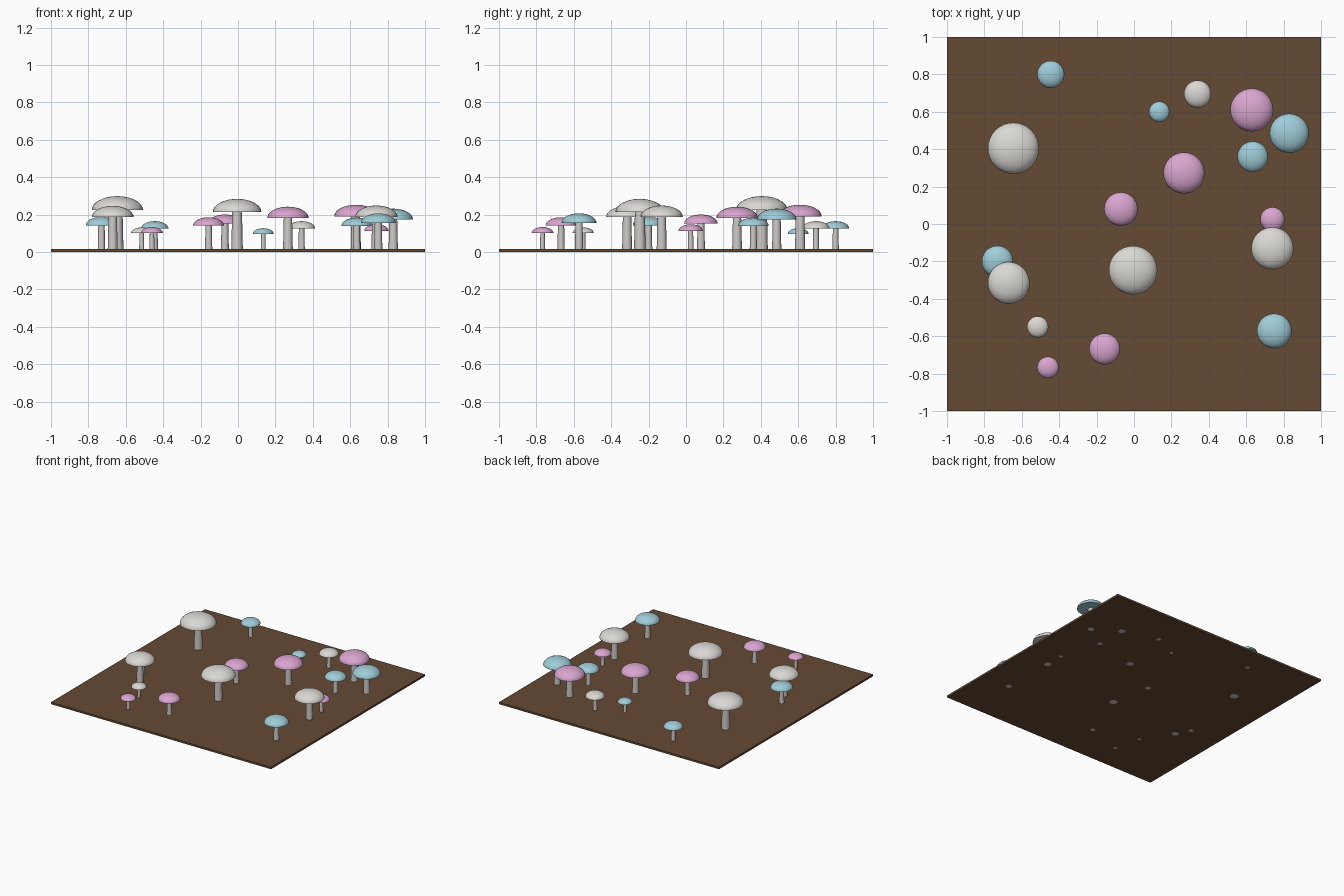
import bpy, bmesh, math

cube = bpy.data.objects.get("Cube")
if cube:
    bpy.data.objects.remove(cube, do_unlink=True)


def material(name, rgb):
    m = bpy.data.materials.new(name)
    m.use_nodes = True
    m.diffuse_color = (*rgb, 1)
    m.node_tree.nodes["Principled BSDF"].inputs["Base Color"].default_value = (*rgb, 1)
    return m


soil = material("soil_brown", (0.13, 0.07, 0.035))
stem_mat = material("stem_grey", (0.62, 0.60, 0.58))
caps = {
    "white": material("cap_white", (0.70, 0.69, 0.66)),
    "pink": material("cap_pink", (0.70, 0.38, 0.63)),
    "blue": material("cap_blue", (0.35, 0.61, 0.69)),
}

THICK = 0.016  # ground thickness


def lathe(name, profile, sides, location, mat):
    """Revolve an (r, z) profile; it starts and ends on the axis."""
    bm = bmesh.new()
    rings = []
    for r, z in profile:
        if r < 1e-6:
            rings.append([bm.verts.new((0, 0, z))])
        else:
            rings.append([bm.verts.new((r * math.cos(math.tau * i / sides),
                                        r * math.sin(math.tau * i / sides), z))
                          for i in range(sides)])
    for a, b in zip(rings, rings[1:]):
        for i in range(sides):
            j = (i + 1) % sides
            quad = [a[i % len(a)], a[j % len(a)], b[j % len(b)], b[i % len(b)]]
            bm.faces.new(list(dict.fromkeys(quad)))
    bmesh.ops.recalc_face_normals(bm, faces=bm.faces)
    mesh = bpy.data.meshes.new(name)
    bm.to_mesh(mesh)
    bm.free()
    mesh.materials.append(mat)
    ob = bpy.data.objects.new(name, mesh)
    ob.location = location
    bpy.context.collection.objects.link(ob)
    bpy.ops.object.select_all(action="DESELECT")
    ob.select_set(True)
    bpy.context.view_layer.objects.active = ob
    bpy.ops.object.shade_smooth_by_angle(angle=math.radians(40))
    return ob


def mushroom(index, x, y, r, colour):
    rim = 0.012 + 1.55 * r
    # tapered stem, flush with the underside of the ground
    lathe(f"stem_{index}", [(0, 0), (0.24 * r, 0), (0.2 * r, rim + 0.1 * r), (0, rim + 0.1 * r)],
          16, (x, y, -0.0005), stem_mat)
    # flattened dome cap with a flat underside
    dome = [(0, 0)]
    for k in range(11):
        a = math.pi / 2 * k / 10
        dome.append((r * math.cos(a), 0.54 * r * math.sin(a)))
    lathe(f"cap_{index}", dome, 32, (x, y, rim), caps[colour])


# ground slab
bpy.ops.mesh.primitive_cube_add(size=1, location=(0, 0, THICK / 2))
ground = bpy.context.object
ground.name = "ground"
ground.scale = (2, 2, THICK)
ground.data.materials.append(soil)

# mushrooms: x, y, cap radius, by cap colour
patch = {
    "white": [(-.645, .405, .137), (-.005, -.247, .13), (-.67, -.315, .112),
              (.74, -.13, .113), (.34, .695, .073), (-.515, -.55, .057)],
    "pink": [(.63, .61, .115), (.267, .273, .11), (-.07, .08, .09),
             (.74, .025, .065), (-.157, -.668, .083), (-.46, -.767, .058)],
    "blue": [(-.445, .80, .073), (.135, .60, .055), (.83, .485, .105),
             (.635, .36, .082), (-.73, -.20, .084), (.75, -.572, .093)],
}
count = 0
for colour, spots in patch.items():
    for x, y, r in spots:
        count += 1
        mushroom(count, x, y, r, colour)
